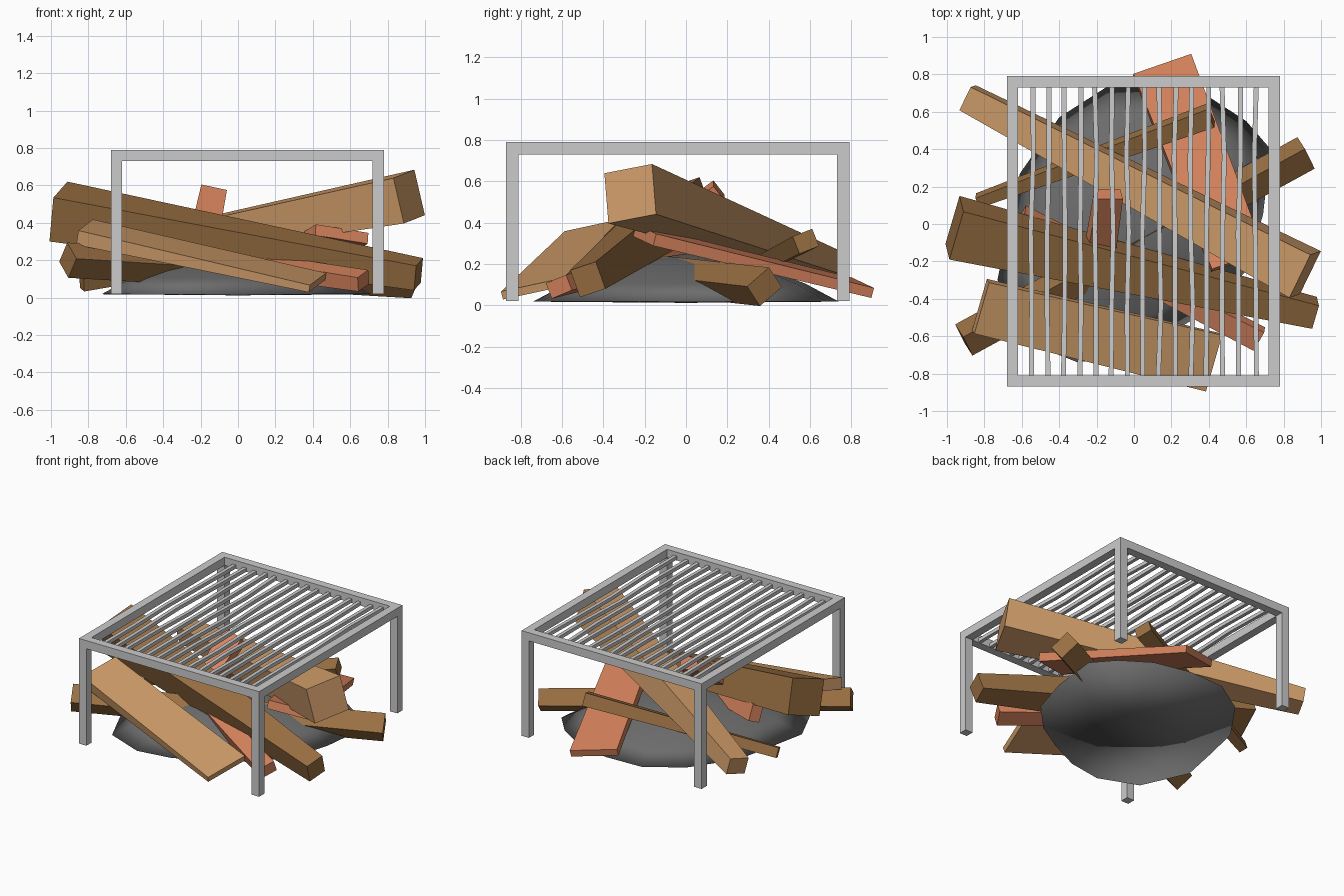
import bpy, bmesh, math, random
from mathutils import Vector, Matrix

if "Cube" in bpy.data.objects:
    bpy.data.objects.remove(bpy.data.objects["Cube"])

random.seed(4)


def material(name, rgb):
    m = bpy.data.materials.new(name)
    m.diffuse_color = (*rgb, 1)
    m.use_nodes = True
    m.node_tree.nodes["Principled BSDF"].inputs["Base Color"].default_value = m.diffuse_color
    return m


TAN = material("light_wood", (0.62, 0.33, 0.14))
BROWN = material("dark_wood", (0.32, 0.16, 0.055))
RED = material("red_wood", (0.68, 0.23, 0.11))
ASH = material("ash", (0.15, 0.15, 0.15))


def finish(name, bm, mat=None):
    bmesh.ops.recalc_face_normals(bm, faces=bm.faces)
    me = bpy.data.meshes.new(name)
    bm.to_mesh(me)
    bm.free()
    ob = bpy.data.objects.new(name, me)
    bpy.context.collection.objects.link(ob)
    if mat:
        me.materials.append(mat)
    return ob


def loft(bm, rings):
    """Skin a list of closed rings of points and cap both ends."""
    vs = [[bm.verts.new(p) for p in r] for r in rings]
    n = len(vs[0])
    for a, b in zip(vs, vs[1:]):
        for i in range(n):
            j = (i + 1) % n
            bm.faces.new((a[i], a[j], b[j], b[i]))
    bm.faces.new(vs[0])
    bm.faces.new(vs[-1])


def beam(name, p0, p1, s0, s1, roll, mat):
    """Tapered four-sided log from p0 to p1; s0, s1 are (width, height)."""
    p0, p1 = Vector(p0), Vector(p1)
    d = (p1 - p0).normalized()
    side = Vector((0, 0, 1)).cross(d).normalized()
    side = Matrix.Rotation(math.radians(roll), 3, d) @ side
    up = d.cross(side)
    bm = bmesh.new()
    loft(bm, [[p + side * (u * w / 2) + up * (v * h / 2)
               for u, v in ((-1, -1), (1, -1), (1, 1), (-1, 1))]
              for p, (w, h) in ((p0, s0), (p1, s1))])
    return finish(name, bm, mat)


def add_box(bm, lo, hi):
    c = [(a + b) / 2 for a, b in zip(lo, hi)]
    s = [b - a for a, b in zip(lo, hi)]
    bmesh.ops.create_cube(bm, size=1, matrix=Matrix.Translation(c) @ Matrix.Diagonal((*s, 1)))


# Ash mound: irregular outline pulled in towards a low peak
outline = [(0.73, 0.40), (0.69, 0.05), (0.60, -0.25), (0.40, -0.46), (0.2, -0.58),
           (-0.05, -0.70), (-0.30, -0.74), (-0.58, -0.63), (-0.73, -0.30), (-0.67, 0.0),
           (-0.61, 0.27), (-0.40, 0.57), (-0.15, 0.73), (0.13, 0.74), (0.40, 0.68), (0.60, 0.55)]
bm = bmesh.new()
rings = [[bm.verts.new((x * k, y * k, z)) for x, y in outline]
         for k, z in ((1, 0.018), (0.78, 0.105), (0.45, 0.20))]
for a, b in zip(rings, rings[1:]):
    for i in range(16):
        bm.faces.new((a[i], a[(i + 1) % 16], b[(i + 1) % 16], b[i]))
for ring, z in ((rings[0], 0.012), (rings[-1], 0.25)):
    tip = bm.verts.new((0, 0, z))
    for i in range(16):
        bm.faces.new((ring[i], ring[(i + 1) % 16], tip))
mound = finish("ash_mound", bm, ASH)
for p in mound.data.polygons:
    p.use_smooth = True

# Logs and split planks
beam("large_tan_log", (-0.89, 0.675, 0.20), (0.915, -0.27, 0.54), (0.14, 0.12), (0.26, 0.25), 10, TAN)
beam("large_brown_log", (-0.96, -0.02, 0.46), (0.965, -0.475, 0.125), (0.28, 0.25), (0.135, 0.14), 18, BROWN)
beam("cross_brown_log", (-0.91, -0.62, 0.20), (0.92, 0.38, 0.09), (0.14, 0.13), (0.15, 0.12), 38, BROWN)
beam("thin_brown_log", (-0.835, 0.125, 0.075), (0.41, 0.58, 0.31), (0.06, 0.07), (0.11, 0.09), 20, BROWN)
beam("tan_plank", (-0.82, -0.44, 0.35), (0.425, -0.74, 0.08), (0.29, 0.08), (0.32, 0.04), 12, TAN)
beam("red_plank", (0.15, 0.85, 0.085), (0.555, -0.2, 0.34), (0.33, 0.05), (0.30, 0.06), -9, RED)
beam("red_stick", (-0.60, 0.045, 0.27), (0.67, -0.615, 0.09), (0.08, 0.12), (0.12, 0.08), 20, RED)
beam("red_upright_stick", (-0.20, -0.26, 0.24), (-0.135, 0.16, 0.555), (0.16, 0.09), (0.14, 0.09), 15, RED)

# Grill stand: four legs and the top rim
X0, X1, Y0, Y1, TOP, T = -0.68, 0.78, -0.87, 0.79, 0.79, 0.06
bm = bmesh.new()
for x in (X0, X1 - T):
    for y in (Y0, Y1 - T):
        add_box(bm, (x, y, 0.02), (x + T, y + T, TOP - T))
    add_box(bm, (x, Y0, TOP - T), (x + T, Y1, TOP))
for y in (Y0, Y1 - T):
    add_box(bm, (X0 + T, y, TOP - T), (X1 - T, y + T, TOP))
finish("grill_stand", bm)

# Grill bars, each a little bent
bm = bmesh.new()
for i in range(15):
    x = -0.545 + i * 0.0852
    path = []
    for k in range(5):
        y = Y0 + 0.03 + k * (Y1 - Y0 - 0.06) / 4
        cx, cz = x + random.uniform(-0.008, 0.008), 0.748 + random.uniform(-0.006, 0.006)
        path.append([(cx + u, y, cz + v) for u, v in
                     ((-0.013, -0.013), (0.013, -0.013), (0.013, 0.013), (-0.013, 0.013))])
    loft(bm, path)
finish("grill_bars", bm)
